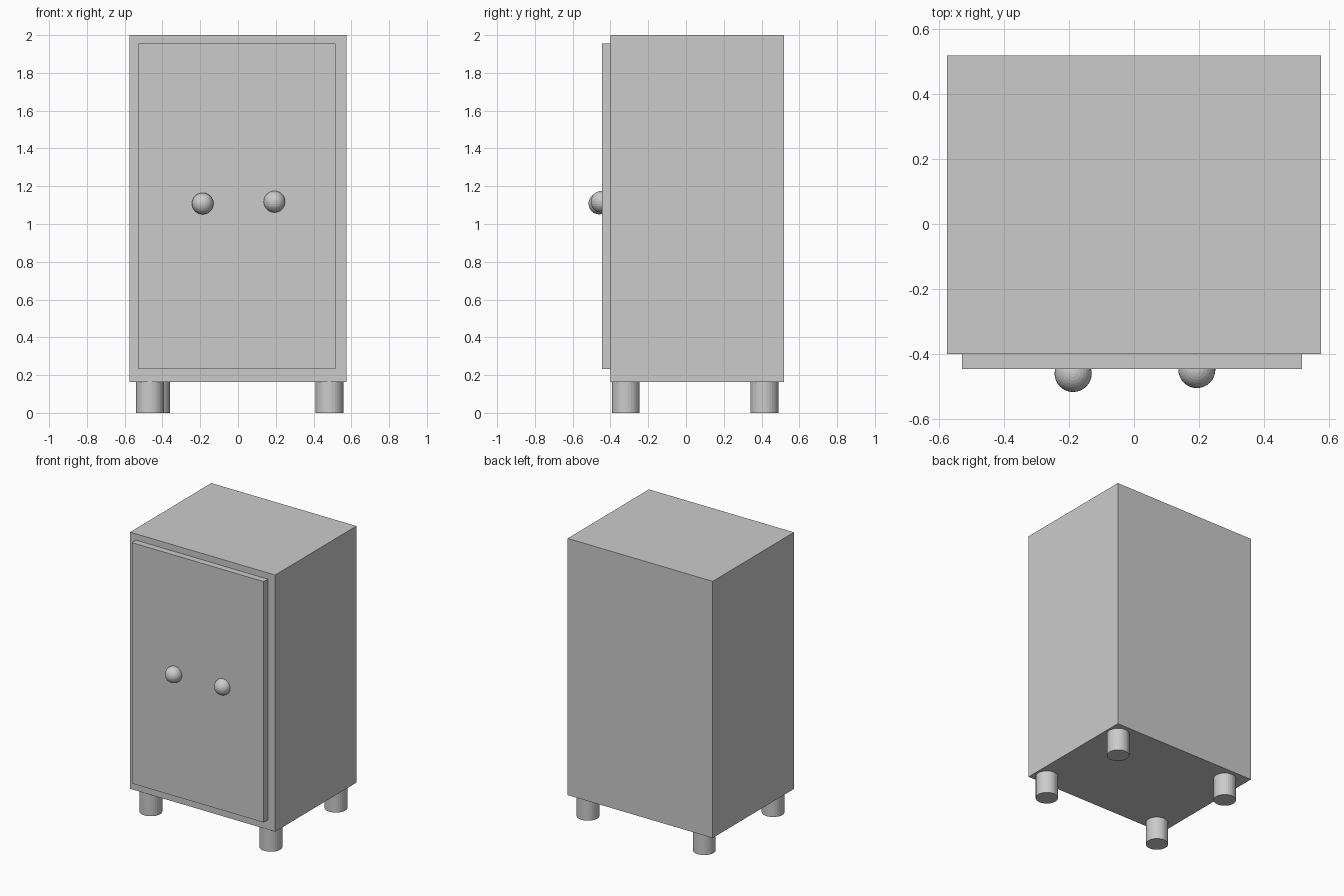
import bpy

if "Cube" in bpy.data.objects:
    bpy.data.objects.remove(bpy.data.objects["Cube"])


def box(name, lo, hi):
    size = [b - a for a, b in zip(lo, hi)]
    mid = [(a + b) / 2 for a, b in zip(lo, hi)]
    bpy.ops.mesh.primitive_cube_add(size=1, location=mid)
    ob = bpy.context.object
    ob.name = name
    ob.scale = size
    bpy.ops.object.transform_apply(location=False, rotation=False, scale=True)
    return ob


# Cabinet body and the raised door panel on its front
BASE = 0.164
box("cabinet_body", (-0.574, -0.40, BASE), (0.574, 0.518, 2.0))
box("door_panel", (-0.528, -0.446, 0.232), (0.516, -0.40, 1.955))

# Four short round legs, slightly uneven in placement
legs = {
    "front_left_leg": (-0.466, -0.319),
    "front_right_leg": (0.484, -0.319),
    "back_left_leg": (-0.435, 0.415),
    "back_right_leg": (0.485, 0.415),
}
for name, (x, y) in legs.items():
    bpy.ops.mesh.primitive_cylinder_add(
        vertices=32, radius=0.074, depth=BASE, location=(x, y, BASE / 2))
    bpy.context.object.name = name

# Two round knobs, partly sunk into the door
knobs = {
    "left_knob": (-0.187, -0.459, 1.108),
    "right_knob": (0.193, -0.447, 1.118),
}
for name, loc in knobs.items():
    bpy.ops.mesh.primitive_uv_sphere_add(
        segments=32, ring_count=16, radius=0.057, location=loc)
    bpy.context.object.name = name
